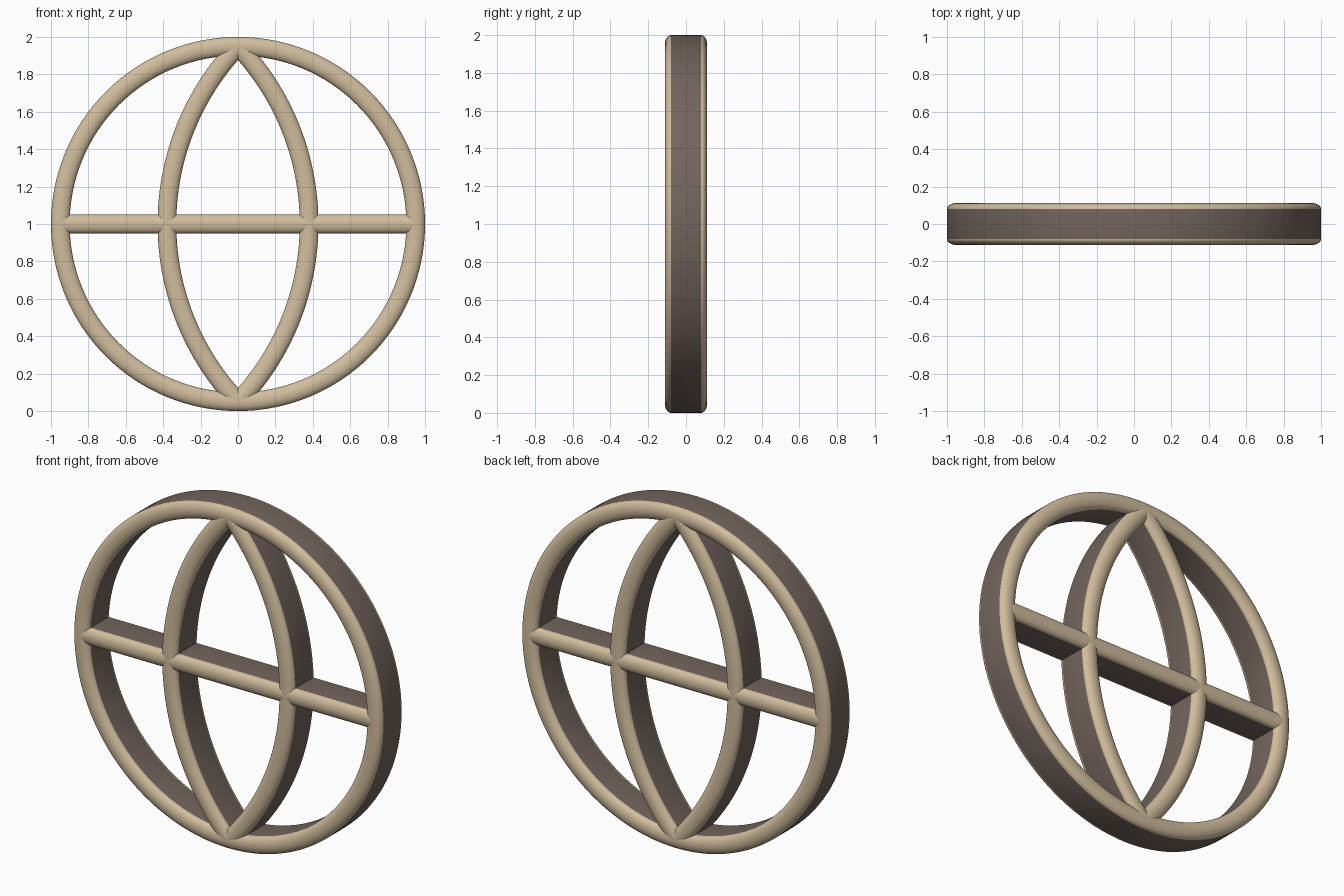
import bpy, bmesh, math
from mathutils import Vector

if "Cube" in bpy.data.objects:
    bpy.data.objects.remove(bpy.data.objects["Cube"])

HALF_W, SIDE_Y, DOME = 0.05, 0.08, 0.032
CZ = 1.0


def material(name, rgb):
    m = bpy.data.materials.new(name)
    m.diffuse_color = (*rgb, 1)
    m.use_nodes = True
    m.node_tree.nodes["Principled BSDF"].inputs["Base Color"].default_value = m.diffuse_color
    return m


tan = material("tan_face", (0.64, 0.51, 0.34))
brown = material("brown_side", (0.17, 0.13, 0.11))

# Bar cross-section (offset, y): flat sides with a domed front and back
N = 14
front = [(HALF_W * math.cos(math.pi * i / N),
          -SIDE_Y - DOME * math.sin(math.pi * i / N)) for i in range(N + 1)]
section = front + [(-o, -y) for o, y in front]
SIDES = {N, 2 * N + 1}


def sweep(name, path, closed=False):
    """Sweep the section along (point, normal) pairs lying in the xz plane."""
    bm = bmesh.new()
    rings = [[bm.verts.new((p.x + n.x * o, y, CZ + p.y + n.y * o))
              for o, y in section] for p, n in path]
    k = len(section)
    pairs = list(zip(rings, rings[1:]))
    if closed:
        pairs.append((rings[-1], rings[0]))
    for a, b in pairs:
        for i in range(k):
            j = (i + 1) % k
            f = bm.faces.new((a[i], a[j], b[j], b[i]))
            f.material_index = 1 if i in SIDES else 0
    if not closed:
        for r in (rings[0], rings[-1]):
            bm.faces.new(r).material_index = 1
    bmesh.ops.recalc_face_normals(bm, faces=bm.faces[:])
    me = bpy.data.meshes.new(name)
    bm.to_mesh(me)
    bm.free()
    me.materials.append(tan)
    me.materials.append(brown)
    ob = bpy.data.objects.new(name, me)
    bpy.context.collection.objects.link(ob)
    bpy.ops.object.select_all(action='DESELECT')
    ob.select_set(True)
    bpy.context.view_layer.objects.active = ob
    bpy.ops.object.shade_smooth_by_angle(angle=math.radians(35))
    return ob


def arc(cx, radius, a0, a1, steps, side=1):
    out = []
    for i in range(steps):
        a = a0 + (a1 - a0) * i / (steps - 1)
        n = Vector((side * math.cos(a), math.sin(a)))
        out.append((Vector((side * cx, 0)) + n * radius, n))
    return out


# Outer ring
R = 0.95
sweep("outer_ring", arc(0, R, 0, math.tau, 129)[:-1], closed=True)

# Two bowed uprights meeting at the top and bottom of the ring
SAG = 0.38
r = (R * R + SAG * SAG) / (2 * SAG)
half = math.asin(R / r)
for side, label in ((-1, "left"), (1, "right")):
    sweep(label + "_curved_bar", arc(SAG - r, r, -half, half, 65, side))

# Straight crossbar
up = Vector((0, 1))
sweep("crossbar", [(Vector((-R, 0)), up), (Vector((R, 0)), up)])
